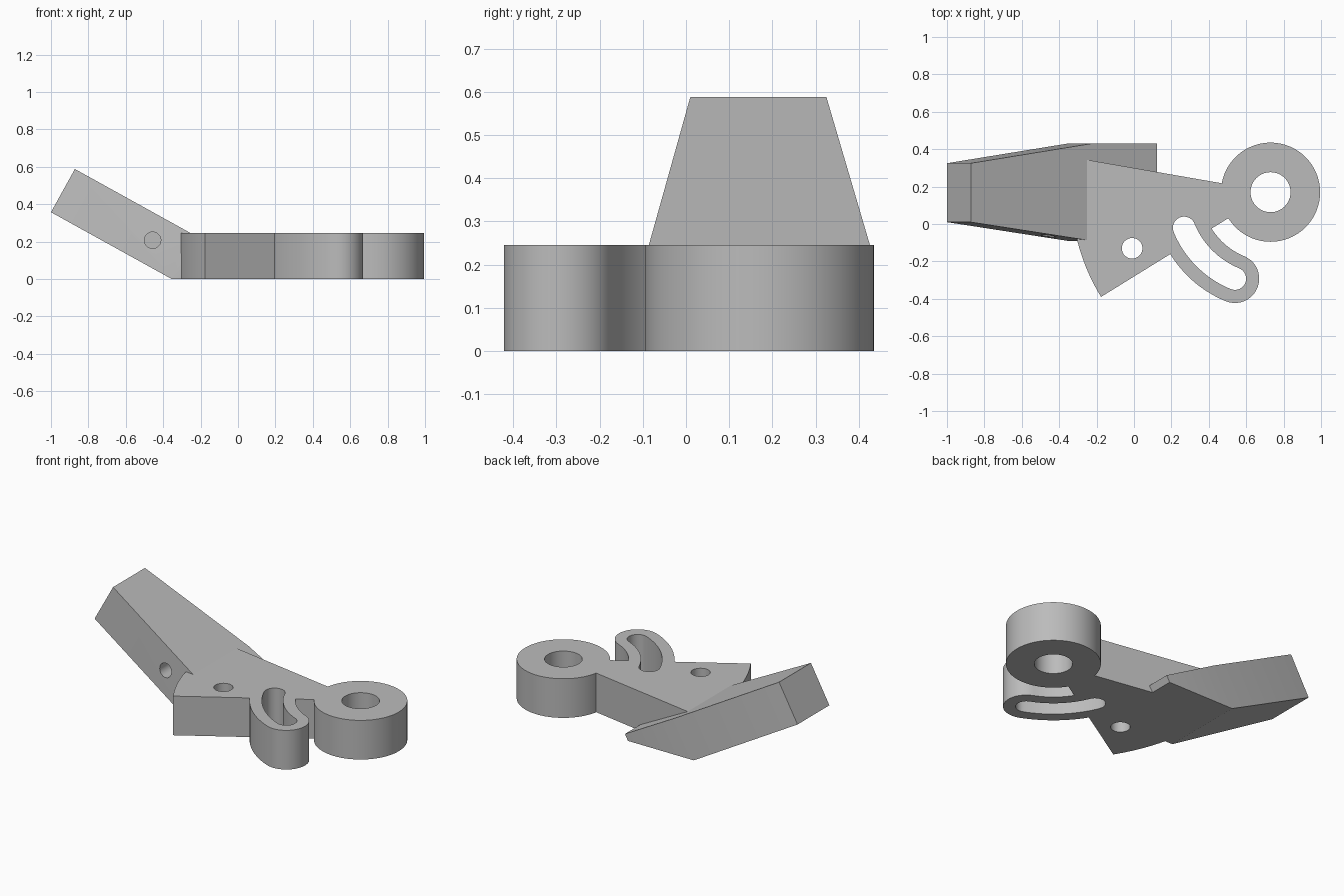
import bpy, bmesh
from math import radians, sin, cos, pi
from mathutils import Matrix, Vector

if "Cube" in bpy.data.objects:
    bpy.data.objects.remove(bpy.data.objects["Cube"], do_unlink=True)

grey = bpy.data.materials.new("plain grey")
grey.use_nodes = True
COLOUR = (0.5, 0.5, 0.5, 1)
grey.diffuse_color = COLOUR
grey.node_tree.nodes["Principled BSDF"].inputs["Base Color"].default_value = COLOUR

HEIGHT = 0.245
PIVOT = Vector((0.73, 0.17))
SLOT_RADIUS = 0.5


def arc(centre, radius, start, end, steps):
    """Points along an arc, angles in degrees."""
    angles = [radians(start + (end - start) * i / steps) for i in range(steps + 1)]
    return [(centre[0] + radius * cos(a), centre[1] + radius * sin(a)) for a in angles]


def circle(centre, radius, steps=64):
    return arc(centre, radius, 0, 360, steps)[:-1]


def curved_slot(half_width, start, end):
    """Outline of a round-ended band that follows an arc about the pivot."""
    first, last = (arc(PIVOT, SLOT_RADIUS, a, a, 1)[0] for a in (start, end))
    return (arc(PIVOT, SLOT_RADIUS + half_width, start, end, 32)
            + arc(last, half_width, end, end + 180, 20)[1:-1]
            + arc(PIVOT, SLOT_RADIUS - half_width, end, start, 32)
            + arc(first, half_width, start + 180, start + 360, 20)[1:-1])


def prism(name, outline, low, high, matrix=Matrix(), floor_cut=False):
    """Extrude an outline from low to high, then place it."""
    bm = bmesh.new()
    face = bm.faces.new([bm.verts.new((x, y, low)) for x, y in outline])
    top = bmesh.ops.extrude_face_region(bm, geom=[face])["geom"]
    moved = [v for v in top if isinstance(v, bmesh.types.BMVert)]
    bmesh.ops.translate(bm, verts=moved, vec=(0, 0, high - low))
    bm.transform(matrix)
    if floor_cut:
        bmesh.ops.bisect_plane(bm, geom=bm.verts[:] + bm.edges[:] + bm.faces[:],
                               plane_co=(0, 0, 0), plane_no=(0, 0, -1),
                               clear_outer=True)
        bmesh.ops.holes_fill(bm, edges=[e for e in bm.edges if e.is_boundary])
    bmesh.ops.recalc_face_normals(bm, faces=bm.faces)
    mesh = bpy.data.meshes.new(name)
    bm.to_mesh(mesh)
    bm.free()
    mesh.materials.append(grey)
    obj = bpy.data.objects.new(name, mesh)
    bpy.context.collection.objects.link(obj)
    return obj


def combine(target, other, operation):
    """Apply a boolean and drop the helper."""
    bpy.context.view_layer.objects.active = target
    mod = target.modifiers.new(operation.lower(), "BOOLEAN")
    mod.operation, mod.solver, mod.object = operation, "EXACT", other
    bpy.ops.object.modifier_apply(modifier=mod.name)
    bpy.data.objects.remove(other, do_unlink=True)


# Flat plate with its far edge curved about the pivot
plate_outline = [(0.6, 0.09)] + arc(PIVOT, 1.065, 211.7, 170, 32)[::-1][::-1] + [(0.6, 0.195)]
bracket = prism("bracket", plate_outline, 0, HEIGHT)

# Pivot ring and curved lug
combine(bracket, prism("pivot_ring", circle(PIVOT, 0.265, 96), 0, HEIGHT), "UNION")
combine(bracket, prism("curved_lug", curved_slot(0.13, 202.4, 247.6), 0, HEIGHT), "UNION")

# Tapered arm, tilted upward and trimmed at the floor
tilt = Matrix.Translation((-1, 0, 0.357)) @ Matrix.Rotation(radians(28.96), 4, "Y")
THICK = 0.264
arm_outline = [(0, 0.01), (0.737, -0.09), (1.136, -0.09),
               (1.136, 0.43), (0.737, 0.43), (0, 0.325)]
arm = prism("tilted_arm", arm_outline, 0, THICK, tilt, floor_cut=True)

# Bore from the arm's end, met by a cross hole from the front side
along_arm = tilt @ Matrix.Translation((0, 0.167, THICK / 2)) @ Matrix.Rotation(pi / 2, 4, "Y")
across_arm = tilt @ Matrix.Translation((0.548, 0, THICK / 2)) @ Matrix.Rotation(-pi / 2, 4, "X")
combine(arm, prism("end_bore", circle((0, 0), 0.058, 40), -0.1, 0.56, along_arm), "DIFFERENCE")
combine(arm, prism("cross_hole", circle((0, 0), 0.044, 40), -0.2, 0.17, across_arm), "DIFFERENCE")
combine(bracket, arm, "UNION")

# Through holes: pivot, pin and adjustment slot
for name, outline in (("pivot_hole", circle(PIVOT, 0.107)),
                      ("pin_hole", circle((-0.01, -0.13), 0.055, 48)),
                      ("adjustment_slot", curved_slot(0.06, 202.4, 247.6))):
    combine(bracket, prism(name, outline, -0.1, HEIGHT + 0.1), "DIFFERENCE")

# Smooth round walls, crisp edges
bpy.ops.object.select_all(action="DESELECT")
bracket.select_set(True)
bpy.context.view_layer.objects.active = bracket
bpy.ops.object.shade_smooth_by_angle(angle=radians(25))
